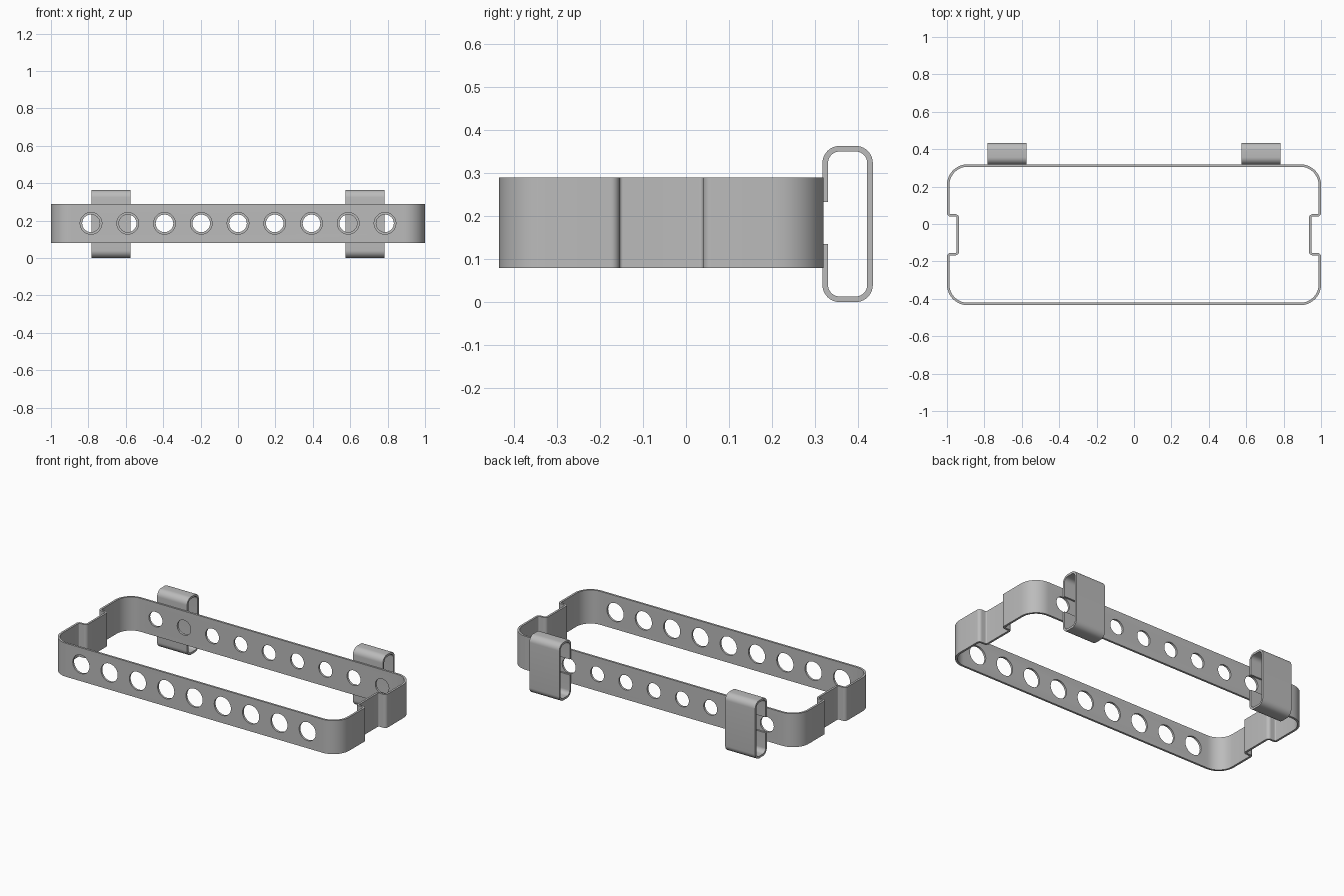
import bpy, bmesh, math
from mathutils import Vector, Matrix

if "Cube" in bpy.data.objects:
    bpy.data.objects.remove(bpy.data.objects["Cube"])

grey = bpy.data.materials.new("plain_grey")
grey.diffuse_color = (0.5, 0.5, 0.5, 1)
grey.use_nodes = True
grey.node_tree.nodes["Principled BSDF"].inputs["Base Color"].default_value = grey.diffuse_color

T = 0.013                        # sheet thickness
FRONT, BACK = -0.434, 0.319      # outer faces of the band
Z0, Z1 = 0.079, 0.289            # band height range


def fillet(corners, closed, steps=10):
    """Round the square corners of a path given as (a, b, radius)."""
    out, n = [], len(corners)
    for i, (a, b, r) in enumerate(corners):
        p = Vector((a, b))
        if r == 0 or (not closed and i in (0, n - 1)):
            out.append(p)
            continue
        u = (Vector(corners[i - 1][:2]) - p).normalized()
        v = (Vector(corners[(i + 1) % n][:2]) - p).normalized()
        c = p + (u + v) * r
        for k in range(steps + 1):
            t = math.pi / 2 * k / steps
            out.append(c - v * r * math.cos(t) - u * r * math.sin(t))
    return out


def offset(path, closed, dist):
    """Shift a path to its left side by dist."""
    out, n = [], len(path)
    for i, p in enumerate(path):
        normals = []
        if closed or i > 0:
            d = (p - path[i - 1]).normalized()
            normals.append(Vector((-d.y, d.x)))
        if closed or i < n - 1:
            d = (path[(i + 1) % n] - p).normalized()
            normals.append(Vector((-d.y, d.x)))
        m = sum(normals, Vector((0, 0))).normalized()
        out.append(p + m * dist / m.dot(normals[0]))
    return out


def strip(name, corners, closed, lo, hi, place):
    """Bent sheet: path thickened inward, extruded from lo to hi."""
    outer = fillet(corners, closed)
    inner = offset(outer, closed, T)
    bm = bmesh.new()
    rings = [[bm.verts.new(place(q, h)) for q, h in ((o, lo), (o, hi), (i, hi), (i, lo))]
             for o, i in zip(outer, inner)]
    n = len(rings)
    for s in range(n if closed else n - 1):
        a, b = rings[s], rings[(s + 1) % n]
        for k in range(4):
            j = (k + 1) % 4
            bm.faces.new((a[k], b[k], b[j], a[j]))
    if not closed:
        bm.faces.new(rings[0])
        bm.faces.new(rings[-1])
    return finish(name, bm)


def finish(name, bm):
    bmesh.ops.recalc_face_normals(bm, faces=bm.faces[:])
    me = bpy.data.meshes.new(name)
    bm.to_mesh(me)
    bm.free()
    me.materials.append(grey)
    ob = bpy.data.objects.new(name, me)
    bpy.context.collection.objects.link(ob)
    return ob


def smooth(ob):
    bpy.ops.object.select_all(action='DESELECT')
    ob.select_set(True)
    bpy.context.view_layer.objects.active = ob
    bpy.ops.object.shade_smooth_by_angle(angle=math.radians(30))


# Band: rounded rectangle with a notch in each short end
mid, half, d = (FRONT + BACK) / 2, 0.097, 0.052
right = [(1, FRONT, 0.11), (1, mid - half, 0.02), (1 - d, mid - half, 0.008),
         (1 - d, mid + half, 0.008), (1, mid + half, 0.02), (1, BACK, 0.11)]
left = [(-x, y, r) for x, y, r in reversed(right)]
band = strip("band", right + left, True, Z0, Z1, lambda q, h: (q.x, q.y, h))

# Holes: nine per long wall, wider in the front wall
bm = bmesh.new()
for y, r in ((FRONT + T / 2, 0.058), (BACK - T / 2, 0.047)):
    for i in range(-4, 5):
        m = Matrix.Translation((i * 0.1965, y, 0.185)) @ Matrix.Rotation(math.pi / 2, 4, 'X')
        bmesh.ops.create_cone(bm, cap_ends=True, segments=40, radius1=r, radius2=r,
                              depth=0.06, matrix=m)
cutter = finish("hole_cutter", bm)
cutter.hide_render = True
mod = band.modifiers.new("holes", 'BOOLEAN')
mod.operation = 'DIFFERENCE'
mod.solver = 'EXACT'
mod.object = cutter
bpy.context.view_layer.objects.active = band
bpy.ops.object.modifier_apply(modifier=mod.name)
bpy.data.objects.remove(cutter)
smooth(band)

# Clips: two C-shaped hooks on the back wall, open towards the band
Y0, Y1, TOP, R = BACK - 0.002, 0.434, 0.363, 0.04
profile = [(Y0, 0.135, 0), (Y0, 0, R), (Y1, 0, R), (Y1, TOP, R), (Y0, TOP, R), (Y0, 0.233, 0)]
for side, cx in (("left", -0.68), ("right", 0.68)):
    smooth(strip(side + "_clip", profile, False, cx - 0.104, cx + 0.104,
                 lambda q, h: (h, q.x, q.y)))
